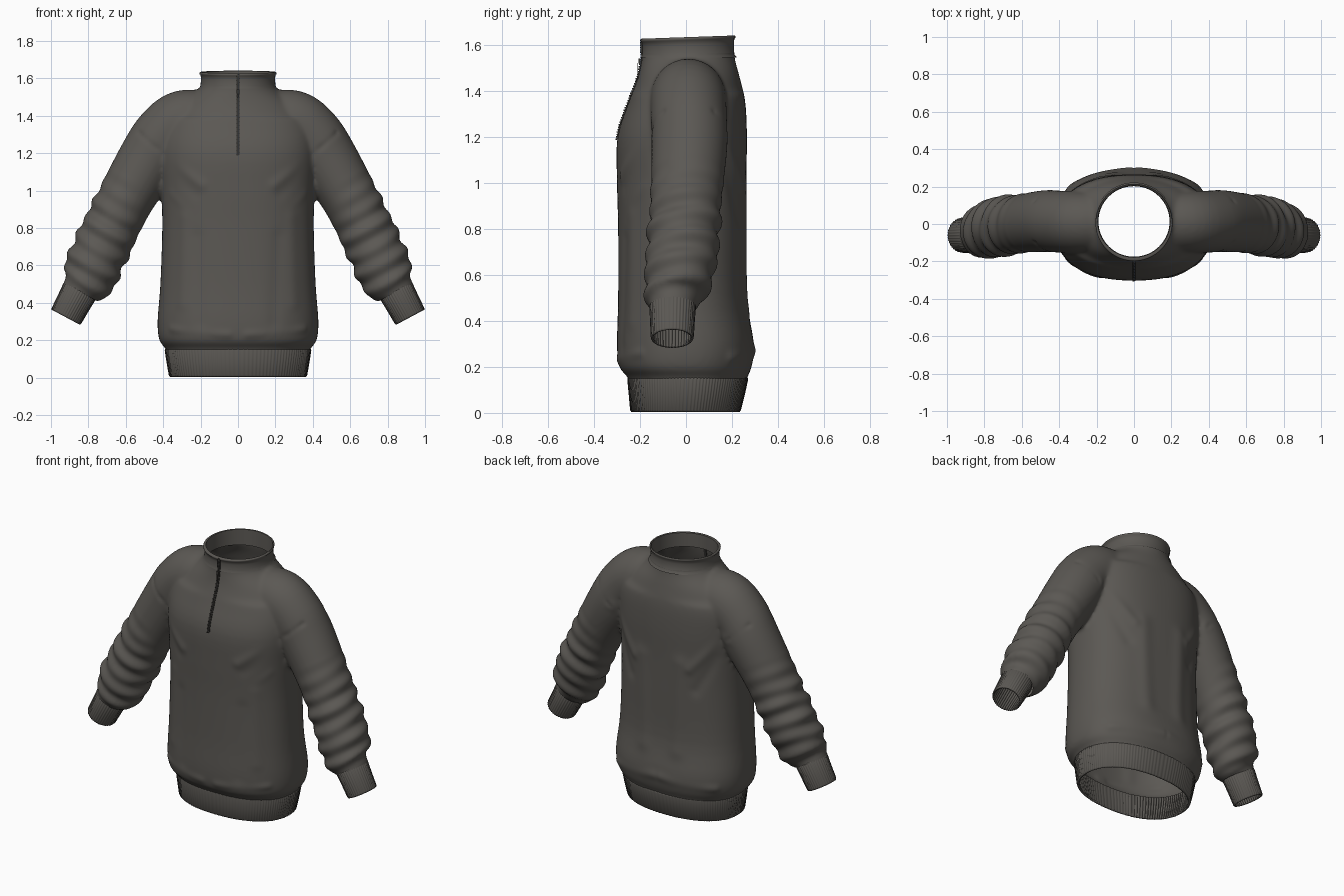
import bpy, bmesh, math
from mathutils import Vector, geometry
from mathutils.bvhtree import BVHTree

cube = bpy.data.objects.get("Cube")
if cube:
    bpy.data.objects.remove(cube, do_unlink=True)


def material(name, rgb):
    m = bpy.data.materials.new(name)
    m.use_nodes = True
    m.diffuse_color = (*rgb, 1)
    b = m.node_tree.nodes["Principled BSDF"]
    b.inputs["Base Color"].default_value = (*rgb, 1)
    b.inputs["Roughness"].default_value = 0.9
    return m


FABRIC = material("charcoal knit", (0.105, 0.098, 0.088))
ZIP = material("dark zip", (0.035, 0.033, 0.03))


def finish(name, bm, mat, angle=60):
    me = bpy.data.meshes.new(name)
    bm.to_mesh(me)
    bm.free()
    ob = bpy.data.objects.new(name, me)
    bpy.context.collection.objects.link(ob)
    me.materials.append(mat)
    activate(ob)
    bpy.ops.object.shade_smooth_by_angle(angle=math.radians(angle))
    return ob


def activate(ob):
    bpy.ops.object.select_all(action='DESELECT')
    ob.select_set(True)
    bpy.context.view_layer.objects.active = ob


def spline(keys, steps):
    """Catmull-Rom through tuples of any length."""
    pts = [Vector(k) for k in keys]
    out = []
    for i in range(len(pts) - 1):
        a, b, c, d = pts[max(i - 1, 0)], pts[i], pts[i + 1], pts[min(i + 2, len(pts) - 1)]
        for j in range(steps):
            t = j / steps
            out.append(b + (c - a) * (t / 2) + (a * 2 - b * 5 + c * 4 - d) * (t * t / 2)
                       + (b * 3 - a - c * 3 + d) * (t ** 3 / 2))
    return out + [pts[-1]]


def loft(bm, rings, caps=False):
    vs = [[bm.verts.new(p) for p in r] for r in rings]
    n = len(vs[0])
    for a, b in zip(vs, vs[1:]):
        for i in range(n):
            bm.faces.new((a[i], a[(i + 1) % n], b[(i + 1) % n], b[i]))
    if caps:
        bm.faces.new(vs[0][::-1])
        bm.faces.new(vs[-1])


def oval(z, w, front, back, n=96, power=2.0, ribs=0, depth=0.0, slope=0.0):
    """Horizontal ring with half width w, from y = front to y = back."""
    ring = []
    for i in range(n):
        a = 2 * math.pi * i / n
        k = 1 + depth * math.cos(ribs * a)
        c, s = math.cos(a), math.sin(a)
        x = w * k * math.copysign(abs(c) ** (2 / power), c)
        y = (front + back) / 2 + (back - front) / 2 * k * math.copysign(abs(s) ** (2 / power), s)
        ring.append(Vector((x, y, z + slope * y)))
    return ring


# Torso solid: height, half width, front, back
bm = bmesh.new()
torso = [(0.08, 0.37, -0.24, 0.25), (0.15, 0.385, -0.25, 0.265), (0.2, 0.42, -0.29, 0.285),
         (0.3, 0.43, -0.3, 0.295), (0.5, 0.415, -0.295, 0.265), (0.8, 0.405, -0.295, 0.262),
         (1.0, 0.41, -0.3, 0.262), (1.2, 0.42, -0.298, 0.265), (1.35, 0.40, -0.25, 0.258),
         (1.45, 0.33, -0.212, 0.236), (1.52, 0.235, -0.195, 0.217), (1.56, 0.2, -0.19, 0.21),
         (1.62, 0.2, -0.19, 0.21)]
loft(bm, [oval(*k, power=2.35 if k[0] < 1.4 else 2) for k in spline(torso, 4)], caps=True)

# Sleeve solids: x, y, z, radius in the arm plane, radius front to back
sleeve = [(0.1, 0.01, 1.385, 0.14, 0.15), (0.28, 0.01, 1.365, 0.175, 0.165),
          (0.39, 0.012, 1.295, 0.168, 0.165), (0.48, 0.015, 1.16, 0.165, 0.165),
          (0.62, 0.0, 0.92, 0.15, 0.155), (0.745, -0.02, 0.66, 0.152, 0.155),
          (0.805, -0.045, 0.52, 0.142, 0.135), (0.845, -0.058, 0.465, 0.1, 0.1),
          (0.885, -0.06, 0.39, 0.085, 0.088)]
path = spline(sleeve, 5)
for side in (1, -1):
    rings = []
    for i, p in enumerate(path):
        a, b = path[max(i - 1, 0)], path[min(i + 1, len(path) - 1)]
        t = Vector((b[0] - a[0], 0, b[2] - a[2])).normalized()
        u = Vector((-t.z, 0, t.x))
        ring = []
        for j in range(48):
            ang = 2 * math.pi * j / 48
            q = Vector(p[:3]) + u * (p[3] * math.cos(ang)) + Vector((0, p[4] * math.sin(ang), 0))
            ring.append(Vector((q.x * side, q.y, q.z)))
        rings.append(ring)
    loft(bm, rings, caps=True)
bmesh.ops.recalc_face_normals(bm, faces=bm.faces)
body = finish("sweater_body", bm, FABRIC)

# Fuse into one cloth surface
mod = body.modifiers.new("fuse", 'REMESH')
mod.mode, mod.voxel_size = 'VOXEL', 0.012
bpy.ops.object.modifier_apply(modifier="fuse")
mod = body.modifiers.new("soften", 'SMOOTH')
mod.factor, mod.iterations = 0.5, 8
bpy.ops.object.modifier_apply(modifier="soften")

bm = bmesh.new()
bm.from_mesh(body.data)


def cut(co, no, test):
    faces = [f for f in bm.faces if test(f.calc_center_median())]
    geom = set(faces) | {e for f in faces for e in f.edges} | {v for f in faces for v in f.verts}
    bmesh.ops.bisect_plane(bm, geom=list(geom), plane_co=co, plane_no=no, clear_outer=True)


# Open the neck, hem and wrists
cut((0, 0, 1.565), (0, 0, 1), lambda c: c.z > 1.5)
cut((0, 0, 0.15), (0, 0, -1), lambda c: c.z < 0.25)
for side in (1, -1):
    cut((side * 0.848, 0, 0.46), (side * 0.47, 0, -0.88), lambda c: c.x * side > 0.6 and c.z < 0.6)

# Folds: start, end, height, width (mirrored on both sides)
folds = [((0.40, -0.25, 1.17), (0.2, -0.3, 1.03), 0.013, 0.03),
         ((0.39, -0.26, 1.07), (0.24, -0.3, 0.98), -0.010, 0.03),
         ((0.38, -0.2, 0.98), (0.3, -0.28, 0.9), 0.009, 0.025),
         ((0.30, -0.26, 0.85), (0.31, -0.26, 0.4), 0.007, 0.04),
         ((0.22, -0.28, 0.75), (0.2, -0.29, 0.3), -0.005, 0.04),
         ((0.40, 0.2, 1.2), (0.2, 0.26, 0.98), 0.013, 0.03),
         ((0.36, 0.2, 1.06), (0.24, 0.25, 0.85), -0.010, 0.035),
         ((0.14, 0.26, 1.0), (0.12, 0.27, 0.45), 0.009, 0.05),
         ((0.35, 0.2, 0.24), (0.02, 0.29, 0.27), 0.008, 0.025),
         ((0.36, -0.2, 0.26), (0.05, -0.3, 0.23), 0.006, 0.02),
         ((0.53, -0.1, 1.31), (0.41, -0.17, 1.2), -0.006, 0.014),
         ((0.53, 0.12, 1.31), (0.41, 0.18, 1.2), -0.006, 0.014)]
folds = [(Vector(a), Vector(b), h, w) for a, b, h, w in folds]
bm.normal_update()
moves = []
for v in bm.verts:
    p = Vector((abs(v.co.x), v.co.y, v.co.z))
    d = 0.0
    for a, b, h, w in folds:
        q, t = geometry.intersect_point_line(p, a, b)
        q = a.lerp(b, min(max(t, 0), 1))
        d += h * math.exp(-((p - q).length / w) ** 2)
    # Bunched rings on the forearms
    s = 0.47 * p.x - 0.88 * p.z
    mask = min(max((p.x - 0.5) / 0.1, 0), 1) * min(max((s + 0.68) / 0.25, 0), 1) * min(max(-s / 0.08, 0), 1)
    phase = 0.8 if v.co.x > 0 else 0
    d += mask * (0.007 * math.sin(62 * s + 9 * p.y + phase) + 0.004 * math.sin(37 * s - 14 * p.y + phase))
    moves.append((v, v.normal * d))
for v, m in moves:
    v.co += m
tree = BVHTree.FromBMesh(bm)
bm.to_mesh(body.data)
bm.free()
activate(body)
bpy.ops.object.shade_smooth_by_angle(angle=math.radians(60))


def thicken(ob, amount):
    mod = ob.modifiers.new("thickness", 'SOLIDIFY')
    mod.thickness, mod.offset = amount, -1


# Ribbed hem band
bm = bmesh.new()
hem = [(0.004, 0.362, -0.237, 0.232), (0.012, 0.368, -0.242, 0.238),
       (0.08, 0.38, -0.248, 0.255), (0.145, 0.39, -0.254, 0.269), (0.16, 0.385, -0.25, 0.265)]
loft(bm, [oval(*k, n=480, power=2.25, ribs=120, depth=0.005) for k in hem])
thicken(finish("hem_band", bm, FABRIC), 0.012)

# Ribbed cuffs
for side, label in ((1, "left"), (-1, "right")):
    bm = bmesh.new()
    rings = []
    top, end = Vector((0.84, -0.058, 0.475)), Vector((0.921, -0.06, 0.323))
    t = (end - top).normalized()
    u = Vector((-t.z, 0, t.x))
    for f, r in ((0, 0.09), (0.1, 0.095), (0.5, 0.091), (0.95, 0.088), (1, 0.085)):
        ring = []
        for j in range(160):
            a = 2 * math.pi * j / 160
            k = r * (1 + 0.018 * math.cos(40 * a))
            q = top.lerp(end, f) + u * (k * math.cos(a)) + Vector((0, k * 1.05 * math.sin(a), 0))
            ring.append(Vector((q.x * side, q.y, q.z)))
        rings.append(ring[::side])
    loft(bm, rings[::-1])
    thicken(finish(label + "_cuff", bm, FABRIC), 0.008)

# Stand collar with a rolled rim and inner facing
bm = bmesh.new()
collar = [(1.545, 0.21, -0.195, 0.222), (1.56, 0.2, -0.19, 0.21), (1.6, 0.198, -0.19, 0.209),
          (1.618, 0.2, -0.192, 0.21), (1.622, 0.205, -0.197, 0.214), (1.63, 0.206, -0.198, 0.215),
          (1.634, 0.202, -0.193, 0.211), (1.632, 0.194, -0.178, 0.205), (1.54, 0.19, -0.175, 0.202)]
loft(bm, [oval(*k, slope=0.035 if k[0] > 1.59 else 0) for k in collar])
finish("collar", bm, FABRIC)


# Front zip: tape, alternating teeth and a small puller
def box(bm, co, size):
    g = bmesh.ops.create_cube(bm, size=1)["verts"]
    for v in g:
        v.co = Vector(co) + Vector([a * b for a, b in zip(v.co, size)])


def front_y(z):
    hit = tree.ray_cast(Vector((0.001, -1, z)), Vector((0, 1, 0)))[0]
    return min(hit.y, -0.19) if hit else -0.193


zs = [1.19 + 0.0105 * i for i in range(42)]
bm = bmesh.new()
loft(bm, [[Vector((x, front_y(z) + y, z)) for x, y in ((-0.009, 0.004), (-0.009, -0.004), (0.009, -0.004), (0.009, 0.004))]
          for z in zs], caps=True)
bmesh.ops.recalc_face_normals(bm, faces=bm.faces)
finish("zip_tape", bm, ZIP, 30)
bm = bmesh.new()
for i, z in enumerate(zs):
    box(bm, (0.003 if i % 2 else -0.003, front_y(z) - 0.005, z), (0.009, 0.006, 0.006))
box(bm, (0, front_y(1.53) - 0.009, 1.53), (0.016, 0.008, 0.022))
box(bm, (0, front_y(1.5) - 0.011, 1.5), (0.01, 0.004, 0.045))
finish("zip_teeth", bm, ZIP, 30)
